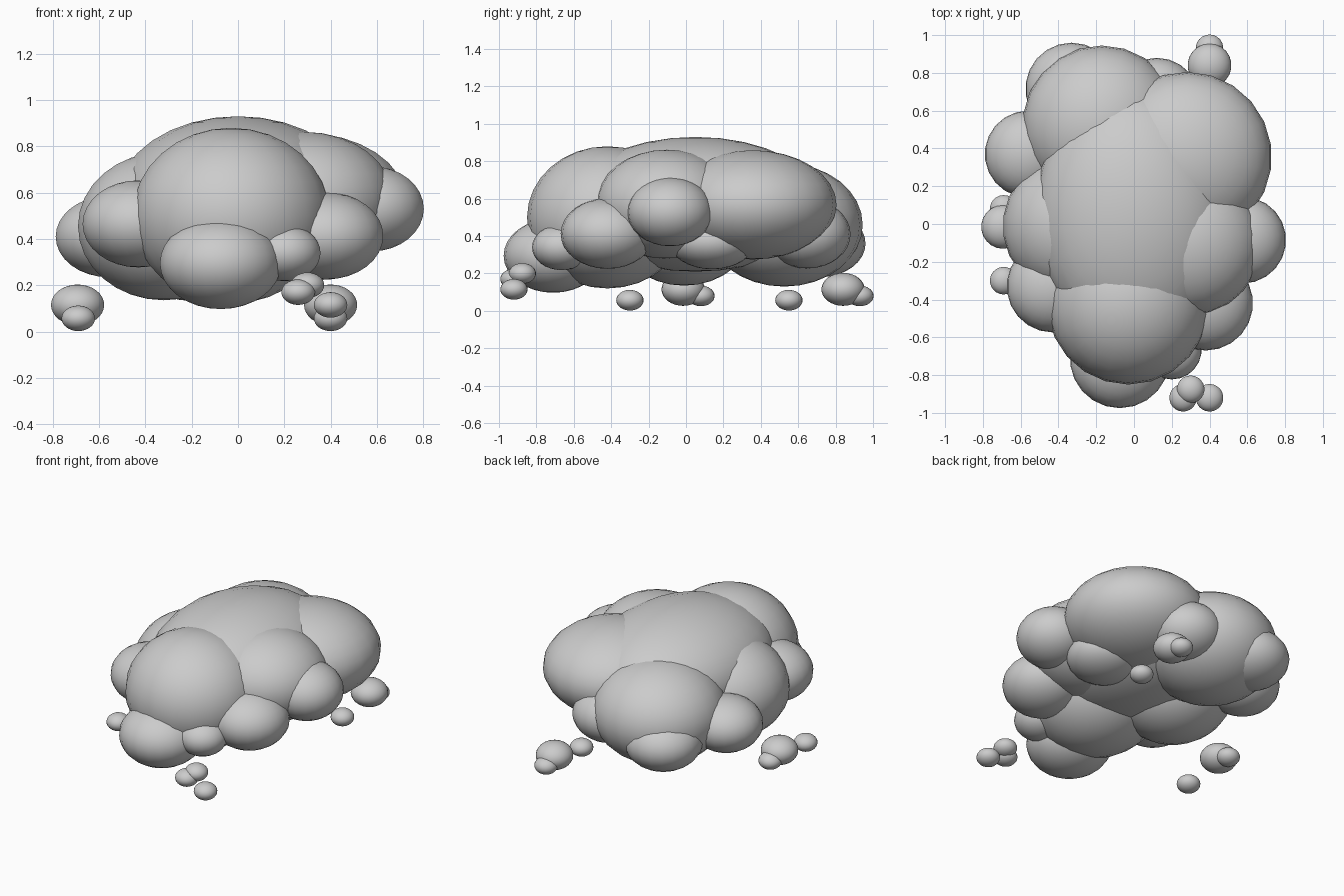
import bpy


def puff(name, centre, radii):
    """Smooth squashed sphere."""
    bpy.ops.mesh.primitive_uv_sphere_add(segments=22, ring_count=16, radius=1, location=centre)
    ob = bpy.context.object
    ob.name = name
    ob.scale = radii
    bpy.ops.object.transform_apply(location=False, rotation=False, scale=True)
    bpy.ops.object.shade_smooth()
    return ob


# Large overlapping puffs that form the cloud body
puff("cloud_core", (0.0, 0.05, 0.57), (0.53, 0.68, 0.36))
puff("front_puff", (-0.03, -0.42, 0.50), (0.43, 0.43, 0.38))
puff("back_left_puff", (-0.17, 0.525, 0.46), (0.42, 0.42, 0.33))
puff("back_right_puff", (0.28, 0.355, 0.567), (0.45, 0.45, 0.292))
puff("right_puff", (0.29, -0.10, 0.57), (0.385, 0.385, 0.292))
puff("left_puff", (-0.32, -0.01, 0.455), (0.375, 0.375, 0.32))

# Smaller puffs around the rim: x, y, z, radius, half height
rim = {
    "front_low": (-0.075, -0.71, 0.295, 0.265, 0.198),
    "front_small": (0.20, -0.665, 0.34, 0.158, 0.122),
    "front_right": (0.38, -0.42, 0.413, 0.25, 0.188),
    "right_outer": (0.575, -0.085, 0.53, 0.23, 0.184),
    "right_under": (0.36, 0.14, 0.37, 0.23, 0.147),
    "left_front": (-0.43, -0.33, 0.465, 0.244, 0.188),
    "left_back": (-0.56, 0.37, 0.41, 0.23, 0.175),
    "back_left": (-0.33, 0.715, 0.36, 0.245, 0.18),
    "back_right": (0.12, 0.65, 0.41, 0.23, 0.183),
}
for name, (x, y, z, r, h) in rim.items():
    puff("rim_puff_" + name, (x, y, z), (r, r, h))

# Loose wisps under the cloud
for x, y, z in [(-0.693, -0.015, 0.115), (0.40, 0.84, 0.115)]:
    puff("large_wisp", (x, y, z), (0.116, 0.116, 0.088))
for x, y, z in [(-0.69, -0.30, 0.057), (-0.69, 0.08, 0.08), (0.40, 0.93, 0.08),
                (0.40, 0.55, 0.057), (0.26, -0.92, 0.17), (0.30, -0.875, 0.20),
                (0.40, -0.92, 0.115)]:
    puff("small_wisp", (x, y, z), (0.073, 0.073, 0.055))
